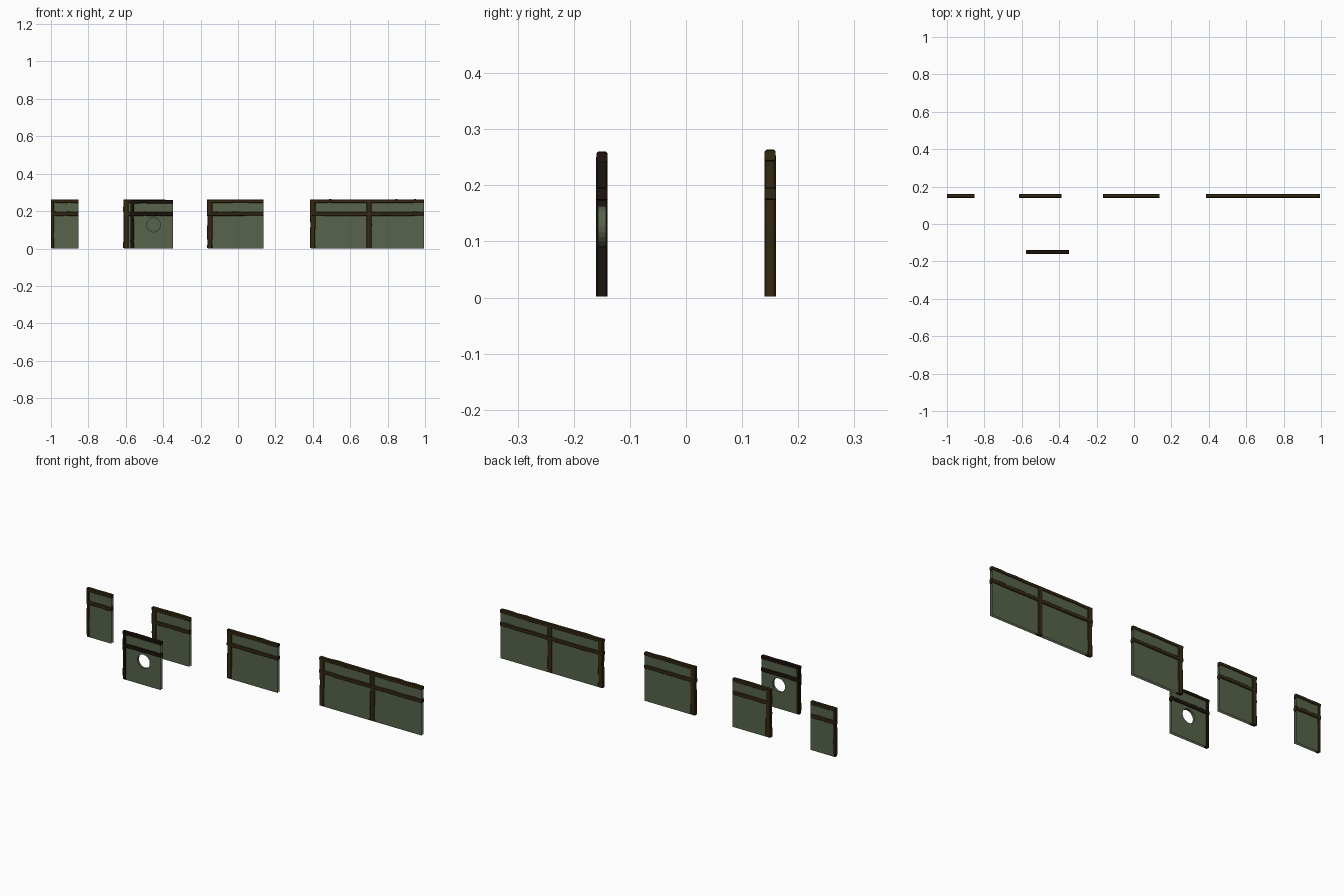
import bpy, bmesh, math, random
from mathutils import Vector

if "Cube" in bpy.data.objects:
    bpy.data.objects.remove(bpy.data.objects["Cube"])

random.seed(4)
WALL_T = 0.007          # half thickness of plaster
TOP = 0.253


def material(name, color):
    m = bpy.data.materials.new(name)
    m.diffuse_color = (*color, 1)
    m.use_nodes = True
    m.node_tree.nodes["Principled BSDF"].inputs["Base Color"].default_value = m.diffuse_color
    return m


plaster = material("green_plaster", (0.095, 0.125, 0.07))
oak = material("oak_timber", (0.036, 0.022, 0.006))
dark = material("dark_timber", (0.013, 0.007, 0.004))


def finish(bm, name, mat):
    me = bpy.data.meshes.new(name)
    bm.to_mesh(me)
    bm.free()
    ob = bpy.data.objects.new(name, me)
    bpy.context.collection.objects.link(ob)
    me.materials.append(mat)
    return ob


# Hewn beam: an eight-sided section swept with slight irregularity
def beam(name, a, b, width, depth, mat, steps=6, wobble=0.0012):
    a, b = Vector(a), Vector(b)
    along = (b - a).normalized()
    across = Vector((0, 1, 0)).cross(along)
    w, d, c = width / 2, depth / 2, 0.003
    section = [(w, -d + c), (w, d - c), (w - c, d), (-w + c, d),
               (-w, d - c), (-w, -d + c), (-w + c, -d), (w - c, -d)]
    bm = bmesh.new()
    rings = []
    for i in range(steps + 1):
        p = a.lerp(b, i / steps)
        off = random.uniform(-wobble, wobble) if 0 < i < steps else 0
        s = 1 + random.uniform(-0.06, 0.06)
        rings.append([bm.verts.new(p + across * (u * s + off) + Vector((0, v, 0)))
                      for u, v in section])
    for r, q in zip(rings, rings[1:]):
        for k in range(8):
            n = (k + 1) % 8
            bm.faces.new((r[k], r[n], q[n], q[k]))
    bm.faces.new(rings[0])
    bm.faces.new(rings[-1])
    bmesh.ops.recalc_face_normals(bm, faces=bm.faces[:])
    return finish(bm, name, mat)


# Plaster infill: front and back skins, optionally pierced by a round window
def infill(name, x0, x1, y, hole=None):
    bm = bmesh.new()
    loops = []
    for side in (-1, 1):
        yy = y + side * WALL_T
        outlines = [[(x0, 0), (x1, 0), (x1, TOP), (x0, TOP)]]
        if hole:
            hx, hz, r = hole
            outlines.append([(hx + r * math.cos(t * math.tau / 24),
                              hz + r * math.sin(t * math.tau / 24)) for t in range(24)])
        edges = []
        for pts in outlines:
            vs = [bm.verts.new((px, yy, pz)) for px, pz in pts]
            edges += [bm.edges.new((vs[i], vs[(i + 1) % len(vs)])) for i in range(len(vs))]
        loops.append(vs)
        if hole:
            res = bmesh.ops.triangle_fill(bm, edges=edges, use_beauty=True,
                                          normal=(0, side, 0))
            faces = [g for g in res["geom"] if isinstance(g, bmesh.types.BMFace)]
        else:
            faces = [bm.faces.new(vs)]
        bm.normal_update()
        for f in faces:
            if f.normal.y * side < 0:
                f.normal_flip()
    if hole:
        f, b = loops
        for i in range(24):
            n = (i + 1) % 24
            bm.faces.new((f[i], f[n], b[n], b[i]))
    return finish(bm, name, plaster)


# One timber-framed panel: infill, posts on the left of each bay, two rails
def panel(name, left, right, y, posts, post_w, mat, hole=None, top=TOP):
    infill(name + "_plaster", left + 0.004, right, y, hole)
    for i, px in enumerate(posts):
        beam(f"{name}_post_{i + 1}", (px, y, 0.002), (px, y, top), post_w, 0.02, mat)
    bays = [left] + list(posts[1:]) + [right]
    for i, (a, b) in enumerate(zip(bays, bays[1:])):
        beam(f"{name}_top_rail_{i + 1}", (a, y, top), (b, y, top), 0.018, 0.0195, mat)
        beam(f"{name}_mid_rail_{i + 1}", (a, y, 0.185), (b, y, 0.185), 0.021, 0.021, mat)


BACK, FRONT = 0.15, -0.15
panel("narrow_panel", -1.0, -0.852, BACK, [-0.992], 0.016, oak)
panel("medium_panel", -0.613, -0.388, BACK, [-0.599], 0.028, oak)
panel("wide_panel", -0.165, 0.137, BACK, [-0.151], 0.028, oak)
panel("double_panel", 0.385, 0.995, BACK, [0.399, 0.70], 0.028, oak)
panel("window_panel", -0.575, -0.348, FRONT, [-0.566], 0.018, dark,
      hole=(-0.452, 0.126, 0.037), top=0.25)
